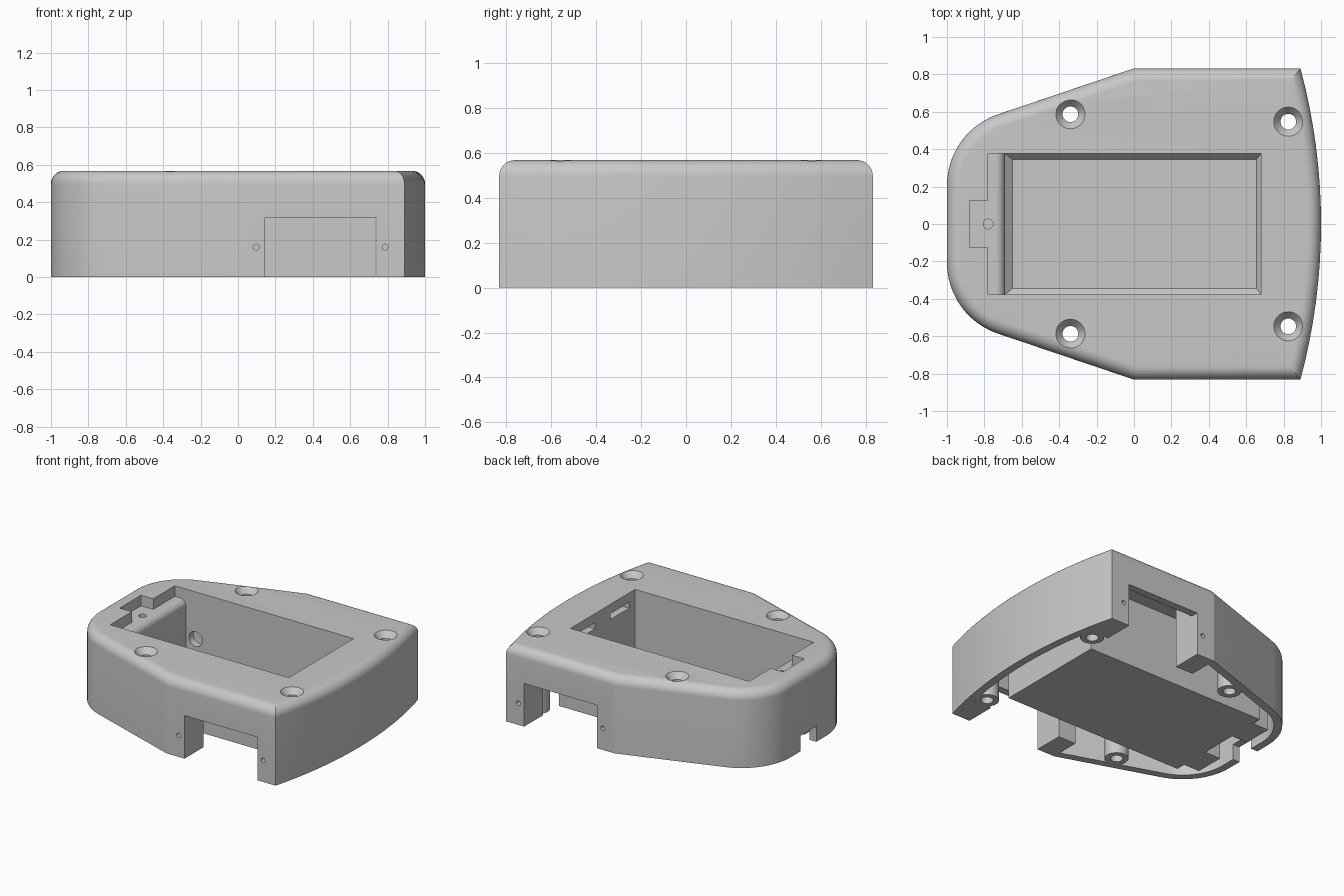
import bpy, bmesh
from math import sin, cos, radians, pi, asin
from mathutils import Vector

cube = bpy.data.objects.get("Cube")
if cube:
    bpy.data.objects.remove(cube)

grey = bpy.data.materials.new("plain grey plastic")
grey.use_nodes = True
GREY = (0.58, 0.58, 0.58, 1)
grey.diffuse_color = GREY
grey.node_tree.nodes["Principled BSDF"].inputs["Base Color"].default_value = GREY

HEIGHT, WALL, FILLET, SIDE = 0.568, 0.056, 0.07, 0.832


def loft(name, rings):
    """Solid skinned through rings of equal point count, bottom to top."""
    bm = bmesh.new()
    loops = [[bm.verts.new(p) for p in ring] for ring in rings]
    n = len(loops[0])
    for low, high in zip(loops, loops[1:]):
        for i in range(n):
            j = (i + 1) % n
            bm.faces.new((low[i], low[j], high[j], high[i]))
    bm.faces.new(loops[0][::-1])
    bm.faces.new(loops[-1])
    bmesh.ops.recalc_face_normals(bm, faces=bm.faces)
    mesh = bpy.data.meshes.new(name)
    bm.to_mesh(mesh)
    bm.free()
    mesh.materials.append(grey)
    obj = bpy.data.objects.new(name, mesh)
    bpy.context.scene.collection.objects.link(obj)
    return obj


def rect(x0, x1, y0, y1, z):
    return [(x0, y0, z), (x1, y0, z), (x1, y1, z), (x0, y1, z)]


def box(name, x0, x1, y0, y1, z0, z1):
    return loft(name, [rect(x0, x1, y0, y1, z) for z in (z0, z1)])


def turned(name, x, y, profile, sides=32):
    """Round solid about a vertical axis from (radius, z) pairs."""
    return loft(name, [[(x + r * cos(2 * pi * i / sides), y + r * sin(2 * pi * i / sides), z)
                        for i in range(sides)] for r, z in profile])


def side_hole(x, z, r, y0, y1):
    return loft("side_hole", [[(x + r * cos(pi * i / 12), y, z + r * sin(pi * i / 12))
                               for i in range(24)] for y in (y0, y1)])


def subtract(target, cutters):
    """Cut every cutter out of the target and discard the cutters."""
    for cutter in cutters:
        mod = target.modifiers.new("cut", 'BOOLEAN')
        mod.operation, mod.solver, mod.object = 'DIFFERENCE', 'EXACT', cutter
        bpy.context.view_layer.update()
        graph = bpy.context.evaluated_depsgraph_get()
        mesh = bpy.data.meshes.new_from_object(target.evaluated_get(graph))
        target.modifiers.clear()
        target.data = mesh
        bpy.data.objects.remove(cutter)


# Plan outline: bowed end, straight sides, tapering to a rounded nose
half = [Vector((0.89, SIDE)), Vector((0, SIDE))]
NOSE = 0.4
for i in range(13):
    a = radians(108.8 + 71.2 * i / 12)
    half.append(Vector((-1 + NOSE + NOSE * cos(a), 0.207 + NOSE * sin(a))))
outline = half + [Vector((p.x, -p.y)) for p in reversed(half)]
BOW = 3.2
sweep = asin(SIDE / BOW)
for i in range(1, 16):
    a = sweep * (i / 8 - 1)
    outline.append(Vector((1 - BOW + BOW * cos(a), BOW * sin(a))))


def inset(d, z):
    """Outline moved inwards by d with sharp mitres."""
    ring = []
    for i, p in enumerate(outline):
        a = (p - outline[i - 1]).normalized()
        b = (outline[(i + 1) % len(outline)] - p).normalized()
        na, nb = Vector((-a.y, a.x)), Vector((-b.y, b.x))
        q = p + (na + nb) * d / (1 + na.dot(nb))
        ring.append((q.x, q.y, z))
    return ring


# Outer body with a rounded top edge
rings = [inset(0, 0)]
for i in range(9):
    a = pi / 2 * i / 8
    rings.append(inset(FILLET * (1 - cos(a)), HEIGHT - FILLET + FILLET * sin(a)))
body = loft("enclosure_shell", rings)

# Hollow underside, leaving the inner parts standing
cavity = loft("cavity", [inset(WALL, -0.1), inset(WALL, 0.508)])
keep = [
    box("compartment_box", -0.74, 0.735, -0.43, 0.43, -0.2, 0.7),
    box("ledge_floor", -0.96, -0.7, -0.43, 0.43, 0.43, 0.7),
    turned("latch_boss", -0.78, 0, [(0.06, 0.3), (0.06, 0.7)]),
]
screws = [(x, y * s) for x, y in ((-0.34, 0.587), (0.825, 0.547)) for s in (-1, 1)]
for x, y in screws:
    keep.append(turned("screw_boss", x, y, [(0.08, -0.2), (0.08, 0.7)]))
for s in (-1, 1):
    y0, y1 = sorted((0.61 * s, 0.95 * s))
    keep.append(box("inner_post", 0, 0.145, y0, y1, -0.2, 0.7))
    keep.append(box("corner_post", 0.74, 1.1, y0, y1, -0.2, 0.7))
    y0, y1 = sorted((0.14 * s, 0.36 * s))
    keep.append(box("guide_block", -0.87, -0.7, y0, y1, -0.2, 0.2))
subtract(cavity, keep)

# Compartment: chamfered floor, rounded step up to the end ledge
HALF_W, STEP, LEDGE = 0.377, 0.05, 0.49
pit = [rect(-0.65, 0.655, -0.345, 0.345, 0.05), rect(-0.69, 0.68, -HALF_W, HALF_W, 0.085)]
for i in range(9):
    a = pi / 2 * i / 8
    pit.append(rect(-0.74 + STEP * cos(a), 0.68, -HALF_W, HALF_W, LEDGE - STEP + STEP * sin(a)))
pit += [rect(-0.78, 0.68, -HALF_W, HALF_W, z) for z in (LEDGE, 0.7)]

cuts = [
    cavity,
    loft("compartment", pit),
    box("latch_recess", -0.88, -0.75, -0.125, 0.125, LEDGE, 0.7),
    turned("latch_hole", -0.78, 0, [(0.026, 0.35), (0.026, 0.6)]),
    box("cable_notch", -1.1, -0.93, -0.093, 0.093, -0.1, 0.115),
]
# Lid slots in the end wall
for y in (-0.2, 0.2):
    cuts.append(box("lid_slot", 0.6, 0.78, y - 0.11, y + 0.11, 0.455, 0.5))
# Countersunk screw holes
for x, y in screws:
    cuts.append(turned("screw_hole", x, y,
                       [(0.042, -0.1), (0.042, 0.525), (0.078, HEIGHT), (0.078, 0.7)]))
# Side openings with their fixing holes, and a wire hole
for s in (-1, 1):
    y0, y1 = sorted((0.5 * s, s))
    cuts.append(box("side_opening", 0.145, 0.74, y0, y1, -0.1, 0.318))
    y0, y1 = sorted((0.68 * s, 0.95 * s))
    for x in (0.097, 0.787):
        cuts.append(side_hole(x, 0.16, 0.016, y0, y1))
cuts.append(side_hole(-0.61, 0.22, 0.055, 0.3, 0.47))
subtract(body, cuts)

bpy.ops.object.select_all(action='DESELECT')
body.select_set(True)
bpy.context.view_layer.objects.active = body
bpy.ops.object.shade_smooth_by_angle(angle=radians(16))
